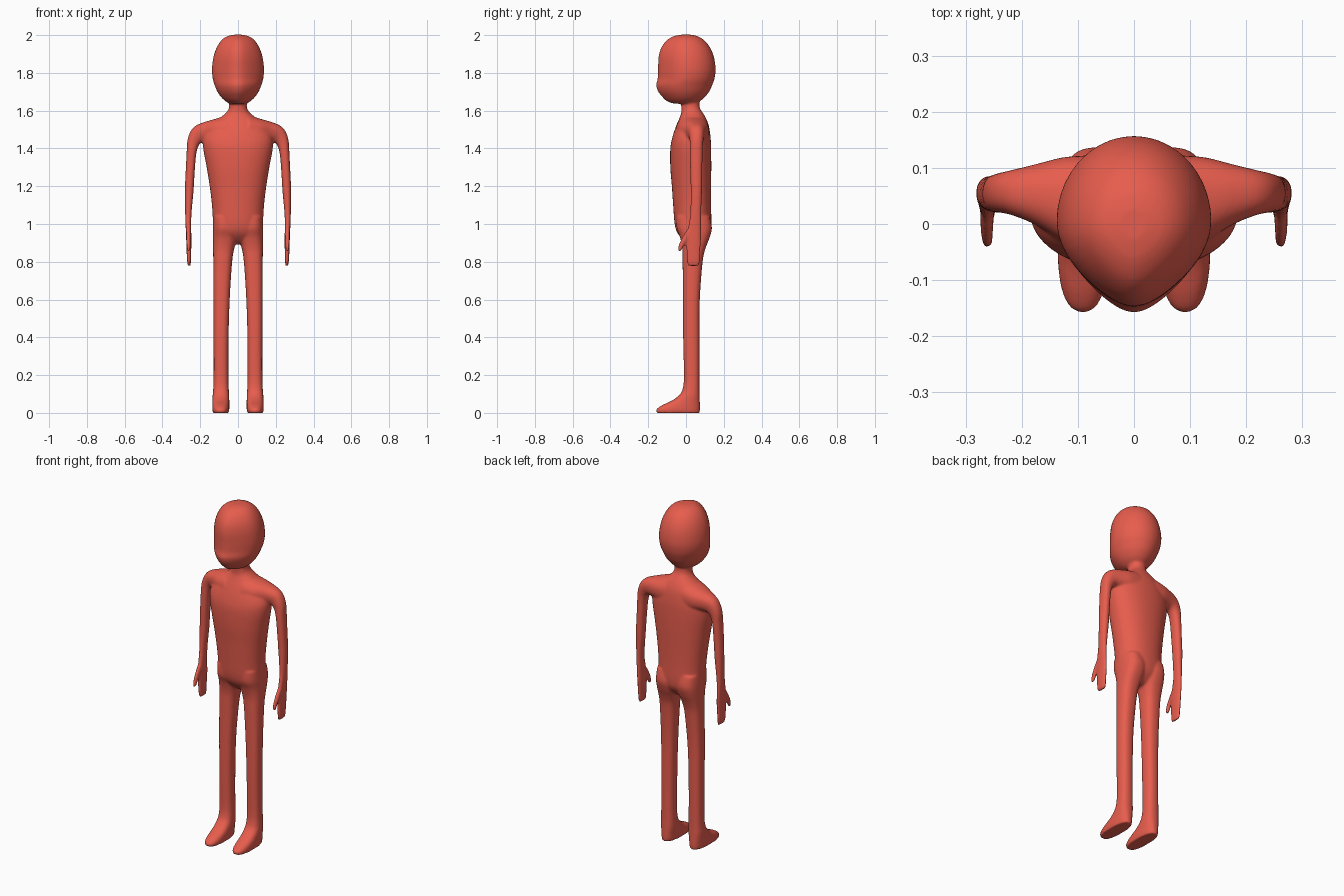
import bpy, bmesh, math
from mathutils import Vector

SIDES, STEPS = 40, 5


def spline(a, b, c, d, t):
    """Catmull-Rom blend of four parameter tuples."""
    return [0.5 * (2 * q + (r - p) * t + (2 * p - 5 * q + 4 * r - s) * t * t
                   + (3 * q - p - 3 * r + s) * t ** 3) for p, q, r, s in zip(a, b, c, d)]


def refine(rings):
    out, n = [], len(rings)
    for i in range(n - 1):
        quad = (rings[max(i - 1, 0)], rings[i], rings[i + 1], rings[min(i + 2, n - 1)])
        out += [spline(*quad, k / STEPS) for k in range(STEPS)]
    return out + [list(rings[-1])]


def loft(bm, rings, side=1, power=2.0, point=0.0):
    """Ring: x centre, z centre, front y, back y, half thickness, tilt in degrees."""
    loops = []
    for cx, cz, y0, y1, r, tilt in refine(rings):
        a, loop = math.radians(tilt), []
        for k in range(SIDES):
            t = 2 * math.pi * k / SIDES
            c, s = math.cos(t), math.sin(t)
            u = math.copysign(abs(c) ** (2 / power), c) * r
            v = math.copysign(abs(s) ** (2 / power), s)
            u *= 1 - point * max(0, -v) ** 2
            loop.append(bm.verts.new((side * (cx + u * math.cos(a)),
                                      (y0 + y1) / 2 + v * (y1 - y0) / 2,
                                      cz + u * math.sin(a))))
        loops.append(loop)
    faces = [bm.faces.new((p[k], p[(k + 1) % SIDES], q[(k + 1) % SIDES], q[k]))
             for p, q in zip(loops, loops[1:]) for k in range(SIDES)]
    faces += [bm.faces.new(loops[0]), bm.faces.new(loops[-1])]
    bmesh.ops.recalc_face_normals(bm, faces=faces)


def upright(rows):
    """Rows of z, front y, back y, half width, on the centre line."""
    return [(0, z, y0, y1, r, 0) for z, y0, y1, r in rows]


def between(rows):
    """Rows of z, front y, back y, inner x, outer x."""
    return [((a + b) / 2, z, y0, y1, (b - a) / 2, 0) for z, y0, y1, a, b in rows]


bm = bmesh.new()

# Head
loft(bm, upright([
    (2.002, -0.03, 0.03, 0.025), (1.993, -0.068, 0.064, 0.06), (1.97, -0.105, 0.1, 0.09),
    (1.93, -0.133, 0.13, 0.115), (1.88, -0.146, 0.149, 0.131), (1.82, -0.148, 0.157, 0.138),
    (1.77, -0.15, 0.151, 0.134), (1.735, -0.158, 0.139, 0.124), (1.70, -0.147, 0.122, 0.109),
    (1.67, -0.123, 0.098, 0.088), (1.65, -0.1, 0.075, 0.066), (1.637, -0.065, 0.06, 0.045)]),
    point=0.36)

# Neck and torso
loft(bm, upright([
    (1.68, -0.025, 0.07, 0.046), (1.62, -0.025, 0.072, 0.047), (1.59, -0.025, 0.088, 0.062),
    (1.56, -0.035, 0.106, 0.098), (1.52, -0.052, 0.121, 0.145), (1.46, -0.072, 0.13, 0.182),
    (1.40, -0.083, 0.133, 0.184), (1.30, -0.083, 0.134, 0.166), (1.20, -0.075, 0.133, 0.15),
    (1.10, -0.068, 0.133, 0.138), (1.00, -0.06, 0.134, 0.132), (0.95, -0.044, 0.125, 0.126),
    (0.91, -0.01, 0.095, 0.09), (0.893, 0.02, 0.07, 0.05)]), power=2.2)

for side in (-1, 1):
    # Leg and foot
    loft(bm, between([
        (1.04, -0.05, 0.125, 0.01, 0.13), (0.98, -0.05, 0.137, 0.0, 0.133),
        (0.93, -0.032, 0.126, 0.004, 0.133), (0.87, -0.02, 0.103, 0.02, 0.132),
        (0.80, -0.018, 0.088, 0.031, 0.131), (0.60, -0.016, 0.073, 0.044, 0.13),
        (0.40, -0.015, 0.071, 0.05, 0.129), (0.20, -0.011, 0.071, 0.051, 0.129),
        (0.13, -0.017, 0.071, 0.049, 0.131), (0.095, -0.035, 0.072, 0.047, 0.134),
        (0.065, -0.075, 0.073, 0.046, 0.135), (0.04, -0.128, 0.074, 0.046, 0.136),
        (0.018, -0.157, 0.074, 0.046, 0.136), (-0.001, -0.154, 0.072, 0.05, 0.133)]),
        side, power=2.5)

    # Shoulder, arm and hand
    loft(bm, [
        (0.06, 1.49, -0.055, 0.122, 0.085, 90), (0.12, 1.49, -0.035, 0.12, 0.066, 88),
        (0.17, 1.486, -0.004, 0.108, 0.054, 80), (0.212, 1.472, 0.015, 0.097, 0.046, 58),
        (0.236, 1.435, 0.02, 0.091, 0.034, 28), (0.246, 1.38, 0.02, 0.088, 0.026, 8),
        (0.253, 1.28, 0.022, 0.086, 0.024, 3), (0.258, 1.18, 0.025, 0.085, 0.023, 0),
        (0.263, 1.05, 0.022, 0.08, 0.0165, 0), (0.262, 0.97, 0.008, 0.08, 0.0145, 0),
        (0.260, 0.90, 0.0, 0.079, 0.0135, 0), (0.260, 0.83, 0.003, 0.074, 0.011, 0),
        (0.259, 0.792, 0.005, 0.072, 0.009, 0), (0.258, 0.778, 0.012, 0.066, 0.007, 0)],
        side, power=2.3)

    # Thumb
    loft(bm, between([
        (0.98, 0.012, 0.055, 0.251, 0.274), (0.94, -0.014, 0.03, 0.25, 0.274),
        (0.90, -0.035, 0.0, 0.251, 0.273), (0.87, -0.042, -0.018, 0.252, 0.271),
        (0.855, -0.041, -0.027, 0.255, 0.268)]), side)

mesh = bpy.data.meshes.new("figure")
bm.to_mesh(mesh)
bm.free()
figure = bpy.data.objects.new("figure", mesh)
bpy.context.collection.objects.link(figure)

# Fuse the parts into one smooth skin
fuse = figure.modifiers.new("fuse", 'REMESH')
fuse.mode = 'VOXEL'
fuse.voxel_size = 0.0065
fuse.use_smooth_shade = True
soften = figure.modifiers.new("soften", 'SMOOTH')
soften.factor = 0.5
soften.iterations = 6

# Red skin
skin = bpy.data.materials.new("red_skin")
skin.diffuse_color = (0.8, 0.11, 0.075, 1)
mesh.materials.append(skin)
